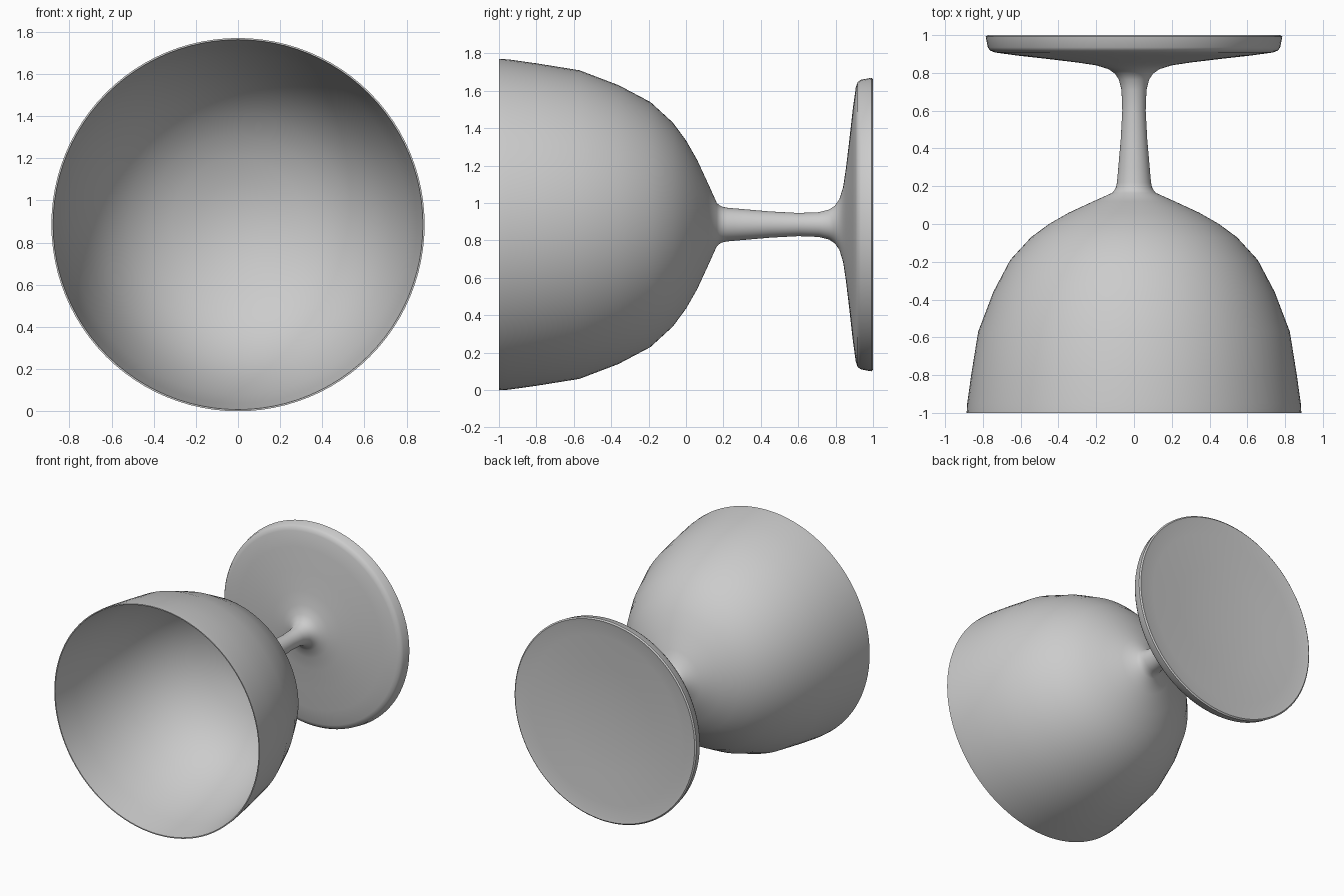
import bpy, bmesh, math
from mathutils import Vector

cube = bpy.data.objects.get("Cube")
if cube:
    bpy.data.objects.remove(cube, do_unlink=True)

AXIS_Z = 0.885
STEPS = 96

grey = bpy.data.materials.new("plain grey")
grey.use_nodes = True
colour = (0.6, 0.6, 0.6, 1)
grey.diffuse_color = colour
grey.node_tree.nodes["Principled BSDF"].inputs["Base Color"].default_value = colour


def lathe(name, profile, angle=30):
    """Turn a (y, radius) profile around the goblet's lengthwise axis."""
    bm = bmesh.new()
    verts = [bm.verts.new((0, y, AXIS_Z + r)) for y, r in profile]
    edges = [bm.edges.new(pair) for pair in zip(verts, verts[1:])]
    bmesh.ops.spin(bm, geom=verts + edges, cent=(0, 0, AXIS_Z), axis=(0, 1, 0),
                   angle=math.tau, steps=STEPS, use_duplicate=False)
    bmesh.ops.remove_doubles(bm, verts=bm.verts, dist=0.0005)
    bmesh.ops.recalc_face_normals(bm, faces=bm.faces)
    mesh = bpy.data.meshes.new(name)
    bm.to_mesh(mesh)
    bm.free()
    mesh.materials.append(grey)
    obj = bpy.data.objects.new(name, mesh)
    bpy.context.collection.objects.link(obj)
    bpy.ops.object.select_all(action='DESELECT')
    obj.select_set(True)
    bpy.context.view_layer.objects.active = obj
    bpy.ops.object.shade_smooth_by_angle(angle=math.radians(angle))
    return obj


# Bowl: outer wall down to the stem, thin rim, rounded inside
outer = [(0.165, 0.115), (0.12, 0.215), (0.06, 0.345), (0, 0.45), (-0.07, 0.545),
         (-0.19, 0.655), (-0.36, 0.745), (-0.57, 0.825), (-0.8, 0.862), (-0.95, 0.883)]
rim = [(-1, 0.886), (-1, 0.878)]
inner = [(-0.8, 0.85), (-0.57, 0.808), (-0.36, 0.728), (-0.19, 0.635), (-0.08, 0.525),
         (-0.01, 0.425), (0.04, 0.315), (0.075, 0.2), (0.095, 0.1), (0.1, 0)]

# Stem flaring into the foot
stem = [(0.82, 0.135), (0.795, 0.1), (0.765, 0.08), (0.71, 0.066), (0.6, 0.062),
        (0.45, 0.07), (0.3, 0.083), (0.22, 0.09), (0.195, 0.095), (0.18, 0.103)]

# Foot: hollowed back, slim edge, gently sloping front
foot = [(0.94, 0), (0.97, 0.4), (0.985, 0.65), (0.995, 0.75), (1, 0.775), (0.992, 0.785),
        (0.935, 0.774), (0.918, 0.762), (0.908, 0.735), (0.892, 0.62), (0.873, 0.45),
        (0.855, 0.3), (0.84, 0.2)]

lathe("goblet", foot + stem + outer + rim + inner, 40)
